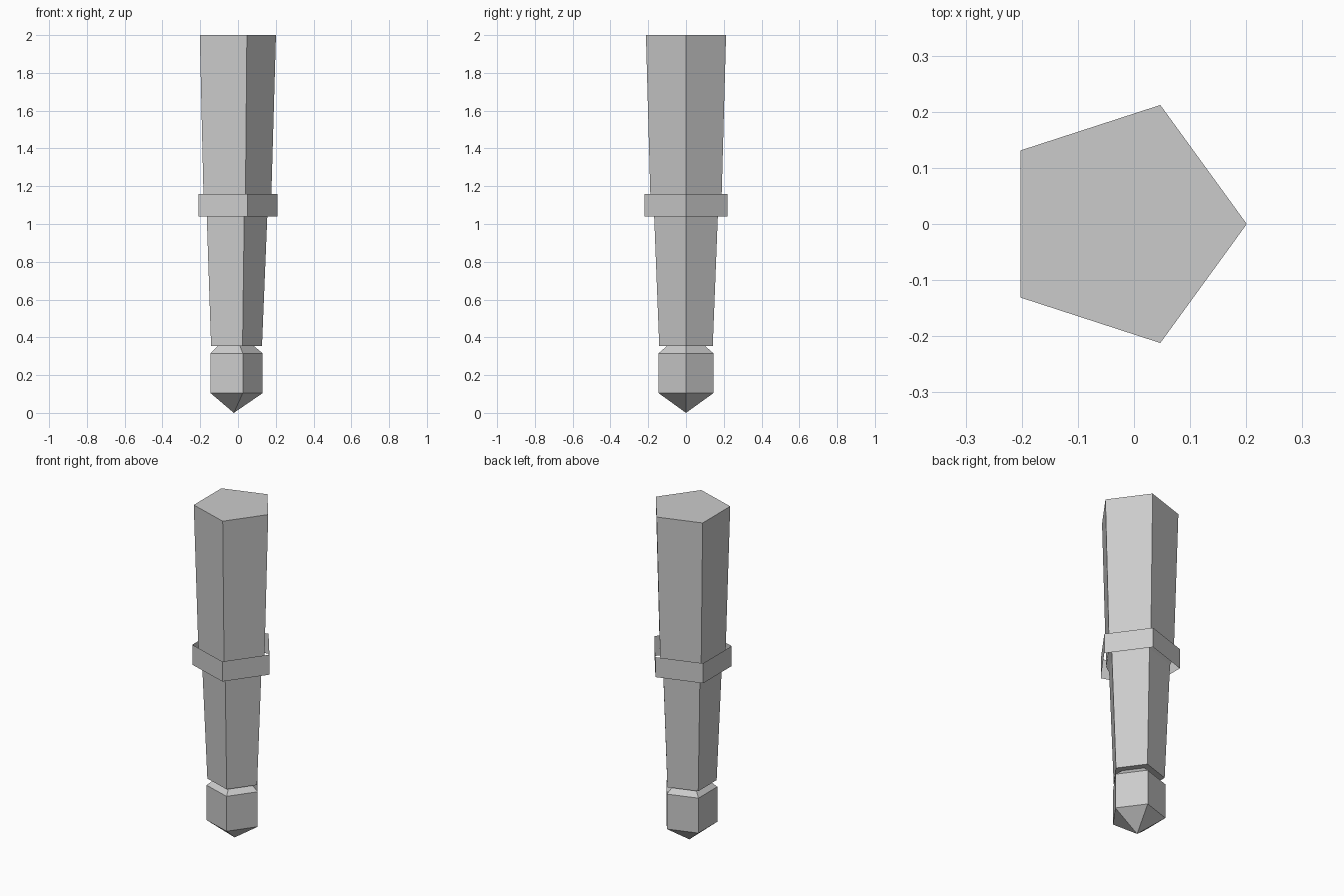
import bpy, bmesh, math

if "Cube" in bpy.data.objects:
    bpy.data.objects.remove(bpy.data.objects["Cube"])

SIDES = 5
CX = -0.022  # pentagon axis, so that the bounds are centred on x = 0

grey = bpy.data.materials.new("light grey")
grey.diffuse_color = (0.6, 0.6, 0.6, 1)
grey.use_nodes = True
grey.node_tree.nodes["Principled BSDF"].inputs["Base Color"].default_value = grey.diffuse_color


def lathe(name, profile, cap_top=False):
    """Five-sided flat-shaded lathe; profile is (radius, z) from bottom to top."""
    bm = bmesh.new()
    rings = []
    for r, z in profile:
        if r == 0:
            rings.append([bm.verts.new((CX, 0, z))] * SIDES)
        else:
            rings.append([bm.verts.new((CX + r * math.cos(2 * math.pi * i / SIDES),
                                        r * math.sin(2 * math.pi * i / SIDES), z))
                          for i in range(SIDES)])
    for a, b in zip(rings, rings[1:]):
        for i in range(SIDES):
            j = (i + 1) % SIDES
            corners = [a[i], a[j], b[j], b[i]]
            bm.faces.new(list(dict.fromkeys(corners)))
    if cap_top:
        bm.faces.new(rings[-1])
    mesh = bpy.data.meshes.new(name)
    bm.to_mesh(mesh)
    bm.free()
    mesh.materials.append(grey)
    obj = bpy.data.objects.new(name, mesh)
    bpy.context.collection.objects.link(obj)
    return obj


# Pointed foot with a narrow neck
lathe("foot", [(0, 0), (0.153, 0.105), (0.153, 0.315), (0.105, 0.355)])

# Tapered shaft: underside ledge, lower part, step hidden by the band, upper part
lathe("shaft", [(0.105, 0.355), (0.149, 0.355), (0.178, 1.06),
                (0.197, 1.10), (0.223, 2.0)], cap_top=True)

# Open band around the middle
lathe("band", [(0.231, 1.04), (0.231, 1.16)])
